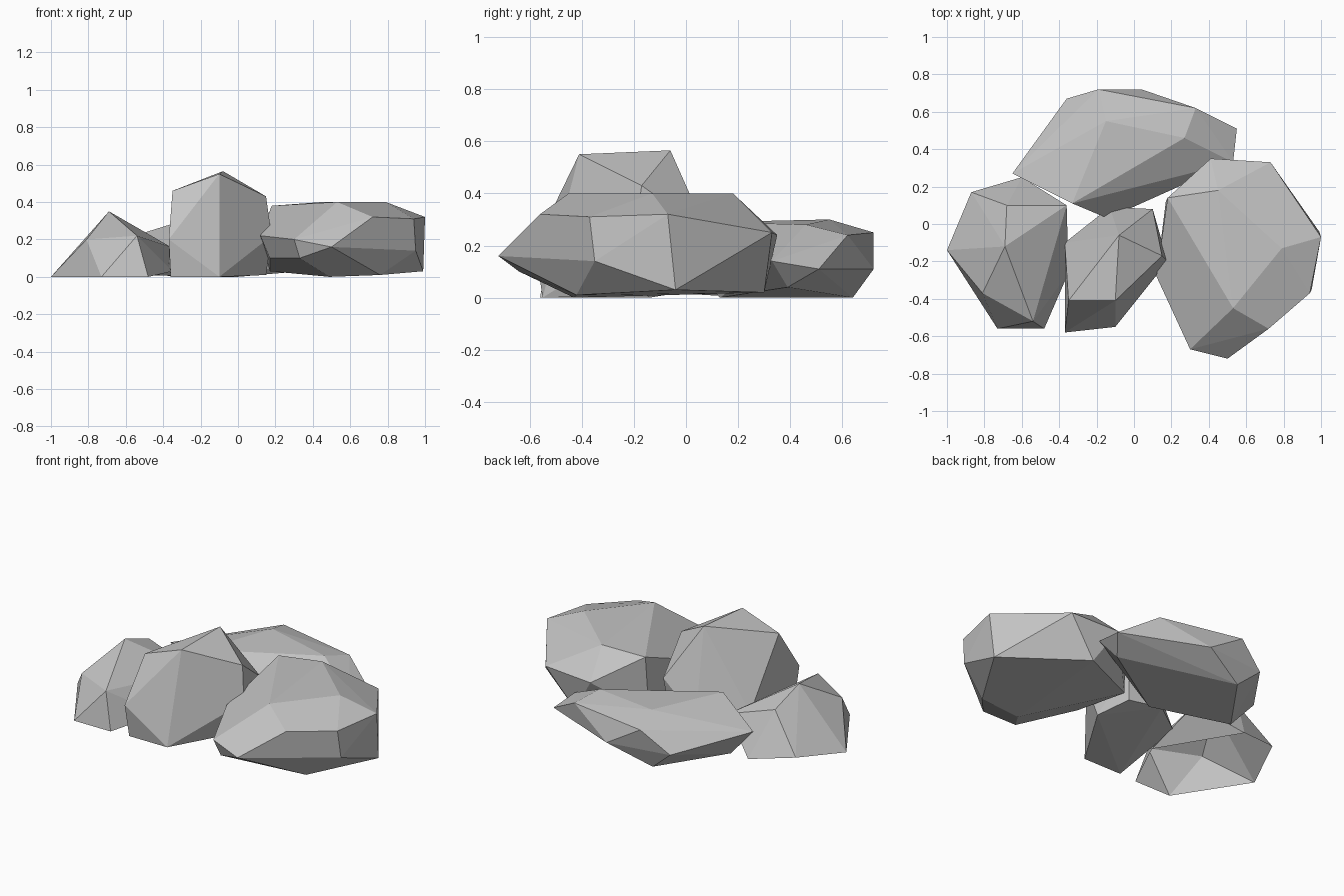
import bpy
import bmesh
import math
from mathutils import Vector

# Remove the default cube only
default_cube = bpy.data.objects.get("Cube")
if default_cube:
    bpy.data.objects.remove(default_cube, do_unlink=True)


def make_material(name, colour):
    material = bpy.data.materials.new(name)
    material.use_nodes = True
    material.diffuse_color = colour
    shader = material.node_tree.nodes.get("Principled BSDF")
    shader.inputs["Base Color"].default_value = colour
    shader.inputs["Roughness"].default_value = 0.9
    return material


stone_grey = make_material("stone_grey", (0.55, 0.55, 0.55, 1.0))


def make_boulder(name, foot, waist, crown, open_below=False):
    """Wrap a faceted convex skin around the corners of a boulder.

    foot, waist and crown are the low, middle and top corners,
    each one given in hundredths of a unit.
    """
    bm = bmesh.new()
    for corner in foot + waist + crown:
        bm.verts.new(Vector(corner) / 100)
    hull = bmesh.ops.convex_hull(bm, input=bm.verts[:])

    # Drop corners that ended up inside the skin
    inside = [v for v in hull["geom_interior"] if isinstance(v, bmesh.types.BMVert)]
    bmesh.ops.delete(bm, geom=inside, context="VERTS")
    bmesh.ops.recalc_face_normals(bm, faces=bm.faces[:])

    # Leave the underside open where the boulder is a hollow shell
    if open_below:
        underside = [f for f in bm.faces if f.normal.z < -0.85]
        bmesh.ops.delete(bm, geom=underside, context="FACES")

    # Merge nearly level triangles into broad facets
    bmesh.ops.dissolve_limit(bm, angle_limit=math.radians(3),
                             verts=bm.verts[:], edges=bm.edges[:])

    mesh = bpy.data.meshes.new(name)
    bm.to_mesh(mesh)
    bm.free()
    mesh.materials.append(stone_grey)
    boulder = bpy.data.objects.new(name, mesh)
    bpy.context.collection.objects.link(boulder)
    return boulder


# Broad slab-like boulder on the +x side
make_boulder(
    "broad_boulder",
    foot=[(49, -43, 0), (76, -42, 1), (99, -4, 3), (55, 30, 2), (17, 12, 3)],
    waist=[(33, -64, 10), (50, -72, 16), (30, -67, 20), (95, -35, 14),
           (12, -28, 22), (17, -29, 10), (41, 35, 24), (73, 33, 25)],
    crown=[(72, -56, 32), (94, -37, 31), (100, -7, 32), (53, -45, 40),
           (79, -13, 40), (45, 18, 40), (18, 14, 38)],
)

# Long boulder lying across the back
make_boulder(
    "long_back_boulder",
    foot=[(-22, 64, 0), (-49, 26, 1), (0, 13, 0), (45, 39, 4)],
    waist=[(-36, 67, 12), (4, 72, 11), (55, 51, 11), (53, 33, 14),
           (-14, 3, 12), (-65, 27, 19)],
    crown=[(-19, 72, 25), (33, 62, 24), (27, 46, 28), (-15, 55, 30),
           (-33, 11, 29)],
)

# Low pointed boulder on the -x side, a hollow shell
make_boulder(
    "pointed_side_boulder",
    foot=[(-100, -14, 0), (-73, -56, 0), (-48, -56, 0),
          (-35, -26, 3), (-60, 25, 0), (-87, 17, 5)],
    waist=[(-81, -37, 20), (-54, -52, 22), (-36, 10, 16)],
    crown=[(-69, -12, 35), (-68, 10, 27)],
    open_below=True,
)

# Tall boulder in the middle
make_boulder(
    "tall_middle_boulder",
    foot=[(-36, -55, 0), (-10, -55, 0), (15, -14, 1), (-37, -10, 9),
          (-13, 9, 6), (8, 5, 5)],
    waist=[(-37, -58, 20), (18, -20, 22), (10, 8, 25)],
    crown=[(-35, -41, 46), (-10, -41, 55), (-8, -6, 56.5), (15, -17, 43)],
)
